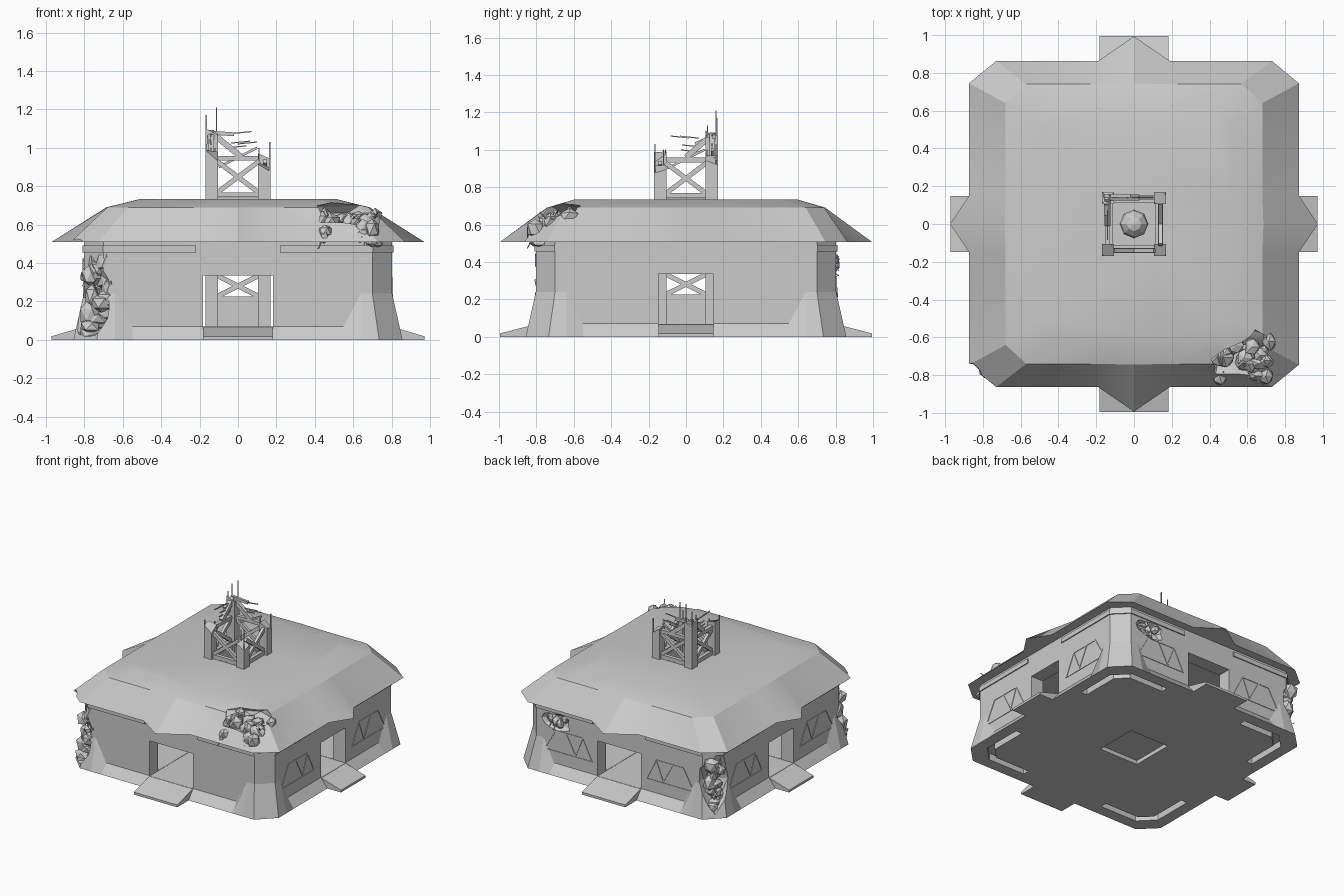
import bpy, bmesh, random
from math import pi
from mathutils import Vector, Matrix

if "Cube" in bpy.data.objects:
    bpy.data.objects.remove(bpy.data.objects["Cube"])

random.seed(11)
QUADS = [(1, 1), (-1, 1), (-1, -1), (1, -1)]


def make(name, bm):
    bmesh.ops.remove_doubles(bm, verts=bm.verts, dist=1e-5)
    bmesh.ops.recalc_face_normals(bm, faces=bm.faces)
    me = bpy.data.meshes.new(name)
    bm.to_mesh(me)
    bm.free()
    ob = bpy.data.objects.new(name, me)
    bpy.context.collection.objects.link(ob)
    return ob


def loft(bm, rings):
    vs = [[bm.verts.new(p) for p in r] for r in rings]
    n = len(vs[0])
    for a, b in zip(vs, vs[1:]):
        for i in range(n):
            j = (i + 1) % n
            bm.faces.new((a[i], a[j], b[j], b[i]))
    bm.faces.new(vs[0][::-1])
    bm.faces.new(vs[-1])


def prism(bm, pts, z0, z1):
    loft(bm, [[(x, y, z) for x, y in pts] for z in (z0, z1)])


def box(bm, x0, x1, y0, y1, z0, z1):
    prism(bm, [(x0, y0), (x1, y0), (x1, y1), (x0, y1)], z0, z1)


def bar(bm, a, b, w, d=None):
    a, b = Vector(a), Vector(b)
    m = Matrix.Translation((a + b) / 2) @ (b - a).to_track_quat('Z', 'Y').to_matrix().to_4x4()
    bmesh.ops.create_cube(bm, size=1, matrix=m @ Matrix.Diagonal((w, d or w, (b - a).length, 1)))


def cut(ob, cutter):
    m = ob.modifiers.new("cut", 'BOOLEAN')
    m.operation, m.solver, m.object = 'DIFFERENCE', 'EXACT', cutter
    with bpy.context.temp_override(object=ob, active_object=ob):
        bpy.ops.object.modifier_apply(modifier=m.name)
    bpy.data.objects.remove(cutter)


def blob(loc, scale, jitter=0.25):
    bm = bmesh.new()
    bmesh.ops.create_icosphere(bm, subdivisions=2, radius=1)
    for v in bm.verts:
        k = 1 + random.uniform(-jitter, jitter)
        v.co = Vector(loc) + Vector([c * s * k for c, s in zip(v.co, scale)])
    return make("damage_cutter", bm)


def rubble(name, loc, scale, n, size, slope=0.0):
    # faceted chunks and a few thin rods filling a damaged spot; slope tilts the heap along y
    bm = bmesh.new()
    for i in range(n):
        off = [s * random.uniform(-.8, .8) for s in scale]
        off[2] = scale[2] * (2 * (i + .5) / n - 1)
        p = Vector(loc) + Vector((off[0], off[1], off[2] + slope * off[1]))
        new = bmesh.ops.create_icosphere(bm, subdivisions=1, radius=size)['verts']
        flat = Vector([random.uniform(.5, 1.1) for _ in range(3)])
        for v in new:
            v.co = p + v.co * flat * random.uniform(.75, 1.1)
        if i % 4 == 0:
            d = Vector([random.uniform(-1, 1) for _ in range(3)]).normalized() * size * 1.4
            bar(bm, p - d, p + d, .006)
    for v in bm.verts:
        v.co.z = max(v.co.z, 0)
        v.co.x = max(-.82, min(.835, v.co.x))
        v.co.y = max(-.85, min(.82, v.co.y))
    return make(name, bm)


# rows of (along, outward, z) repeated around the four sides
def around(front, side):
    pts = []
    for k, row in enumerate((front, side, front, side)):
        m = Matrix.Rotation(k * pi / 2, 3, 'Z')
        pts += [m @ Vector((a, -o, z)) for a, o, z in row]
    return pts


def roof_row(half, out, tip, door, z):
    return [(-half, out, z), (-door, out, z), (0, tip, z), (door, out, z), (half, out, z)]


# roof: flat eave with pointed porches, steep skirt, shallow crown
bm = bmesh.new()
loft(bm, [around(roof_row(.73, .863, .993, .19, .508), roof_row(.745, .873, .973, .15, .508)),
          around(roof_row(.57, .74, .745, .19, .69), roof_row(.64, .68, .685, .15, .69)),
          around(roof_row(.43, .60, .60, .15, .733), roof_row(.51, .51, .51, .12, .733))])
roof = make("roof", bm)
bm = bmesh.new()
box(bm, -.115, .115, -.115, .115, .4, .9)
cut(roof, make("shaft_cutter", bm))
cut(roof, blob((.57, -.72, .66), (.19, .17, .075)))
cut(roof, blob((-.86, -.80, .53), (.06, .06, .05)))
bpy.ops.object.select_all(action='DESELECT')
roof.select_set(True)
bpy.context.view_layer.objects.active = roof
bpy.ops.object.shade_smooth_by_angle(angle=0.42)

# walls: chamfered block whose foot flares into corner buttresses
heights = [(-.70, .24), (-.64, .24), (-.55, .07), (.55, .07), (.64, .24), (.70, .24)]
base = [(a * (1.05 if abs(a) > .68 else 1), .857, 0) for a, z in heights]
mid = [(a, .803, z) for a, z in heights]
top = [(a, .803, .515) for a, z in heights]
bm = bmesh.new()
loft(bm, [around(r, r) for r in (base, mid, top)])
walls = make("walls", bm)
bm = bmesh.new()
room = [(-.6, .7, 0), (.6, .7, 0)]
prism(bm, [p[:2] for p in around(room, room)], .07, .6)
cut(walls, make("room_cutter", bm))
for hx, hy in ((.183, 1.2), (1.2, .147)):
    bm = bmesh.new()
    box(bm, -hx, hx, -hy, hy, .068, .335)
    cut(walls, make("door_cutter", bm))

# recesses in the underside: square shaft foot and a trench at each corner
bm = bmesh.new()
box(bm, -.165, .165, -.165, .165, -.1, .03)
for sx, sy in QUADS:
    trench = [(.35, .77), (.66, .77), (.77, .66), (.77, .35), (.72, .35), (.72, .64), (.64, .72), (.35, .72)]
    prism(bm, [(x * sx, y * sy) for x, y in trench], -.1, .05)
cut(walls, make("floor_recess_cutter", bm))
cut(walls, blob((-.79, -.80, .22), (.14, .12, .23), .2))
cut(walls, blob((-.80, .79, .25), (.12, .14, .22), .2))
cut(walls, blob((.53, .82, .39), (.12, .06, .07), .2))

# door ramps
bm = bmesh.new()
for k in range(4):
    w, tip = ((.183, .995), (.147, .972))[k % 2]
    m = Matrix.Rotation(k * pi / 2, 3, 'Z')
    prof = [(.79, 0), (tip, 0), (tip, .018), (.80, .068), (.79, .068)]
    loft(bm, [[m @ Vector((x, -y, z)) for y, z in prof] for x in (-w, w)])
make("door_ramps", bm)

# trim beam under the eave, wrapping each corner
bm = bmesh.new()
for sx, sy in QUADS:
    outer = [(.22, .811), (.703, .811), (.811, .703), (.811, .18)]
    inner = [(.79, .18), (.79, .69), (.69, .79), (.22, .79)]
    prism(bm, [(x * sx, y * sy) for x, y in outer + inner], .455, .49)
make("eave_trim", bm)

# trapezoid window frames on the right, back and left walls
bm = bmesh.new()
for k in (1, 2, 3):
    m = Matrix.Rotation(k * pi / 2, 3, 'Z')
    for s in (-1, 1):
        P = [m @ Vector((s * a, -.803, z)) for a, z in
             ((.23, .16), (.31, .32), (.37, .17), (.45, .32), (.54, .32), (.63, .16))]
        for i, j in ((0, 1), (1, 2), (2, 3), (4, 5), (1, 4), (0, 5)):
            bar(bm, P[i], P[j], .008)
make("window_frames", bm)

# tower posts with jagged tops, tallest at the back left
bm = bmesh.new()
for (sx, sy), h in zip(QUADS, (.93, 1.09, .95, .92)):
    xy = [(sx * x, sy * y) for x, y in ((.105, .105), (.17, .105), (.17, .17), (.105, .17))]
    loft(bm, [[(x, y, .03) for x, y in xy],
              [(x, y, h + random.uniform(-.06, .05)) for x, y in xy]])
make("tower_posts", bm)

# tower cross bars, panels and X bracing, indoors and above the roof
bm = bmesh.new()
for k in range(4):
    m = Matrix.Rotation(k * pi / 2, 3, 'Z')

    def strut(a, z0, b, z1, w, d=.025):
        bar(bm, m @ Vector((a, -.14, z0)), m @ Vector((b, -.14, z1)), w, d)

    for z0, z1 in ((.225, .335), (.765, .93)):
        strut(-.11, z0, .11, z1, .022)
        strut(-.11, z1, .11, z0, .022)
    for z in (.35, .755):
        strut(-.12, z, .12, z, .028)
    if k in (2, 3):
        strut(-.12, .945, .12, .945, .028)
    panel = [(m @ Vector(p))[:2] for p in
             ((-.12, -.15, 0), (.12, -.15, 0), (.12, -.12, 0), (-.12, -.12, 0))]
    prism(bm, panel, .03, .225)
    prism(bm, panel, .335, .74)
make("tower_braces", bm)

# collapsed upper frame leaning from the tall post
bm = bmesh.new()
for a, b, w in (((-.14, .14, 1.08), (.02, .14, .95), .03), ((-.14, .14, 1.08), (-.14, 0, .96), .03),
                ((-.16, .15, 1.08), (-.02, .15, 1.07), .02), ((-.15, .14, 1.07), (-.15, .05, 1.03), .02),
                ((-.1, .14, .9), (.1, .14, 1.0), .012), ((-.14, -.1, .9), (-.14, .1, 1.0), .012)):
    bar(bm, a, b, w)
make("broken_upper_frame", bm)

# thin reinforcing rods sticking out of the broken tower
bm = bmesh.new()
for x, y, z0, z1 in ((-.112, .16, 1.0, 1.21), (-.165, .165, 1.0, 1.17), (-.165, .115, 1.0, 1.13),
                     (.165, .16, .88, 1.03), (.11, .112, .88, 1.0), (.165, -.165, .85, 1.03),
                     (.11, -.12, .85, 1.0), (-.165, -.165, .9, 1.02), (-.12, -.11, .88, 1.0)):
    bar(bm, (x, y, z0), (x, y, z1), .006)
for i in range(8):
    t, z = random.uniform(-.1, .0), random.uniform(.97, 1.08)
    p, d = ((t, .14, z), (.1, 0, .01)) if i % 2 else ((-.14, -t, z), (0, -.1, .01))
    bar(bm, p, Vector(p) + Vector(d), .006)
make("tower_rods", bm)

# eight-sided core in the shaft
bm = bmesh.new()
bmesh.ops.create_uvsphere(bm, u_segments=8, v_segments=6, radius=.076,
                          matrix=Matrix.Translation((0, 0, .14)))
make("shaft_core", bm)

# rubble in the damaged spots
rubble("roof_rubble", (.57, -.71, .61), (.18, .14, .02), 24, .06, .45)
rubble("eave_rubble", (.68, -.79, .53), (.08, .04, .03), 8, .045)
rubble("front_left_rubble", (-.73, -.74, .22), (.07, .04, .20), 20, .07)
rubble("back_left_rubble", (-.74, .73, .24), (.04, .07, .20), 20, .07)
rubble("back_wall_rubble", (.53, .775, .39), (.09, .01, .04), 8, .04)
